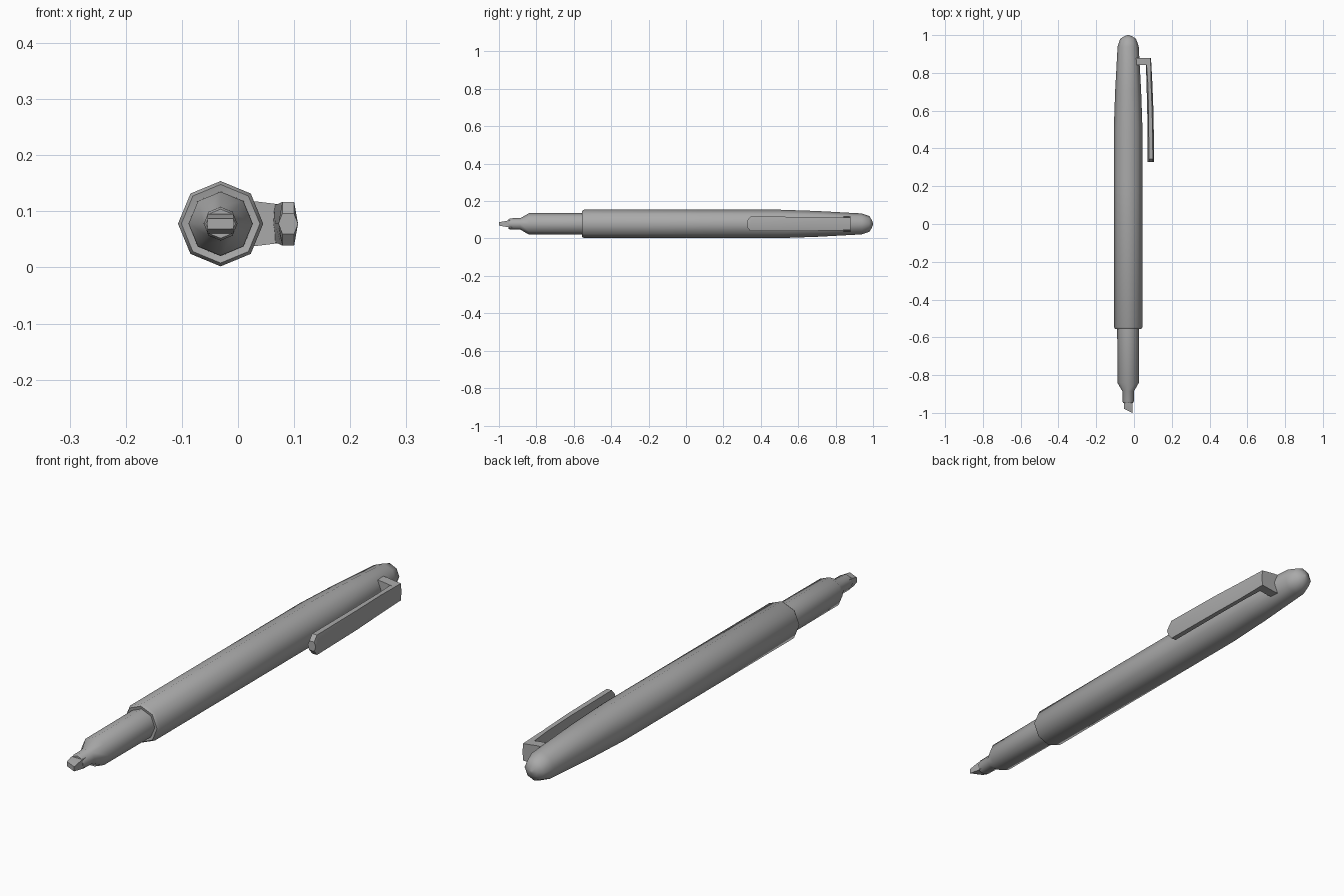
import bpy, bmesh, math

cube = bpy.data.objects.get("Cube")
if cube:
    bpy.data.objects.remove(cube)

AXIS_X, AXIS_Z = -0.031, 0.078

grey = bpy.data.materials.new("plain grey")
grey.use_nodes = True
grey.diffuse_color = (0.4, 0.4, 0.4, 1)
grey.node_tree.nodes["Principled BSDF"].inputs["Base Color"].default_value = (0.4, 0.4, 0.4, 1)


def loft(name, rings, angle):
    """Skin a list of equal-sized point rings and cap both ends."""
    bm = bmesh.new()
    loops = [[bm.verts.new(p) for p in ring] for ring in rings]
    n = len(loops[0])
    for a, b in zip(loops, loops[1:]):
        for i in range(n):
            j = (i + 1) % n
            bm.faces.new((a[i], a[j], b[j], b[i]))
    bm.faces.new(loops[0])
    bm.faces.new(loops[-1])
    bmesh.ops.remove_doubles(bm, verts=bm.verts, dist=0.0002)
    bmesh.ops.recalc_face_normals(bm, faces=bm.faces)
    mesh = bpy.data.meshes.new(name)
    bm.to_mesh(mesh)
    bm.free()
    mesh.materials.append(grey)
    obj = bpy.data.objects.new(name, mesh)
    bpy.context.collection.objects.link(obj)
    bpy.ops.object.select_all(action='DESELECT')
    obj.select_set(True)
    bpy.context.view_layer.objects.active = obj
    bpy.ops.object.shade_smooth_by_angle(angle=math.radians(angle))
    return obj


def octagon(y, r):
    return [(AXIS_X + r * math.cos(k * math.pi / 4), y,
             AXIS_Z + r * math.sin(k * math.pi / 4)) for k in range(8)]


def turned(name, profile):
    return loft(name, [octagon(y, r) for y, r in profile], 50)


# Barrel with tapered, domed back end
turned("barrel", [(-0.55, 0.05), (-0.555, 0.07), (-0.545, 0.076), (0.2, 0.076),
                  (0.5, 0.076), (0.7, 0.069), (0.94, 0.056),
                  (0.98, 0.042), (0.993, 0.022), (1.0, 0.004)])

# Grip narrowing to the nose
turned("grip", [(-0.5, 0.058), (-0.84, 0.057), (-0.885, 0.031), (-0.94, 0.03), (-0.948, 0.026)])


# Slanted chisel tip
def tip_ring(y_left, y_right, half):
    return [(-0.054, y_left, AXIS_Z - half), (-0.008, y_right, AXIS_Z - half),
            (-0.008, y_right, AXIS_Z + half), (-0.054, y_left, AXIS_Z + half)]


loft("chisel_tip", [tip_ring(-0.93, -0.93, 0.018), tip_ring(-0.955, -0.955, 0.017),
                    tip_ring(-0.978, -1.0, 0.009)], 30)


# Clip blade with a slightly bulged section and a blunt pointed end
def blade_ring(y, x_in, x_out, half, bulge=0.007):
    return [(x_in, y, AXIS_Z), (x_in + bulge, y, AXIS_Z + half), (x_out - bulge, y, AXIS_Z + half),
            (x_out, y, AXIS_Z), (x_out - bulge, y, AXIS_Z - half), (x_in + bulge, y, AXIS_Z - half)]


loft("clip_blade", [blade_ring(0.327, 0.072, 0.107, 0.018), blade_ring(0.345, 0.072, 0.107, 0.039),
                    blade_ring(0.6, 0.07, 0.103, 0.038), blade_ring(0.75, 0.066, 0.097, 0.036),
                    blade_ring(0.88, 0.062, 0.09, 0.033, 0.002)], 30)


# Clip arm joining the blade to the barrel
def arm_ring(x, half):
    return [(x, 0.842, AXIS_Z - half), (x, 0.88, AXIS_Z - half),
            (x, 0.88, AXIS_Z + half), (x, 0.842, AXIS_Z + half)]


loft("clip_arm", [arm_ring(0.0, 0.041), arm_ring(0.03, 0.04), arm_ring(0.085, 0.033)], 30)
